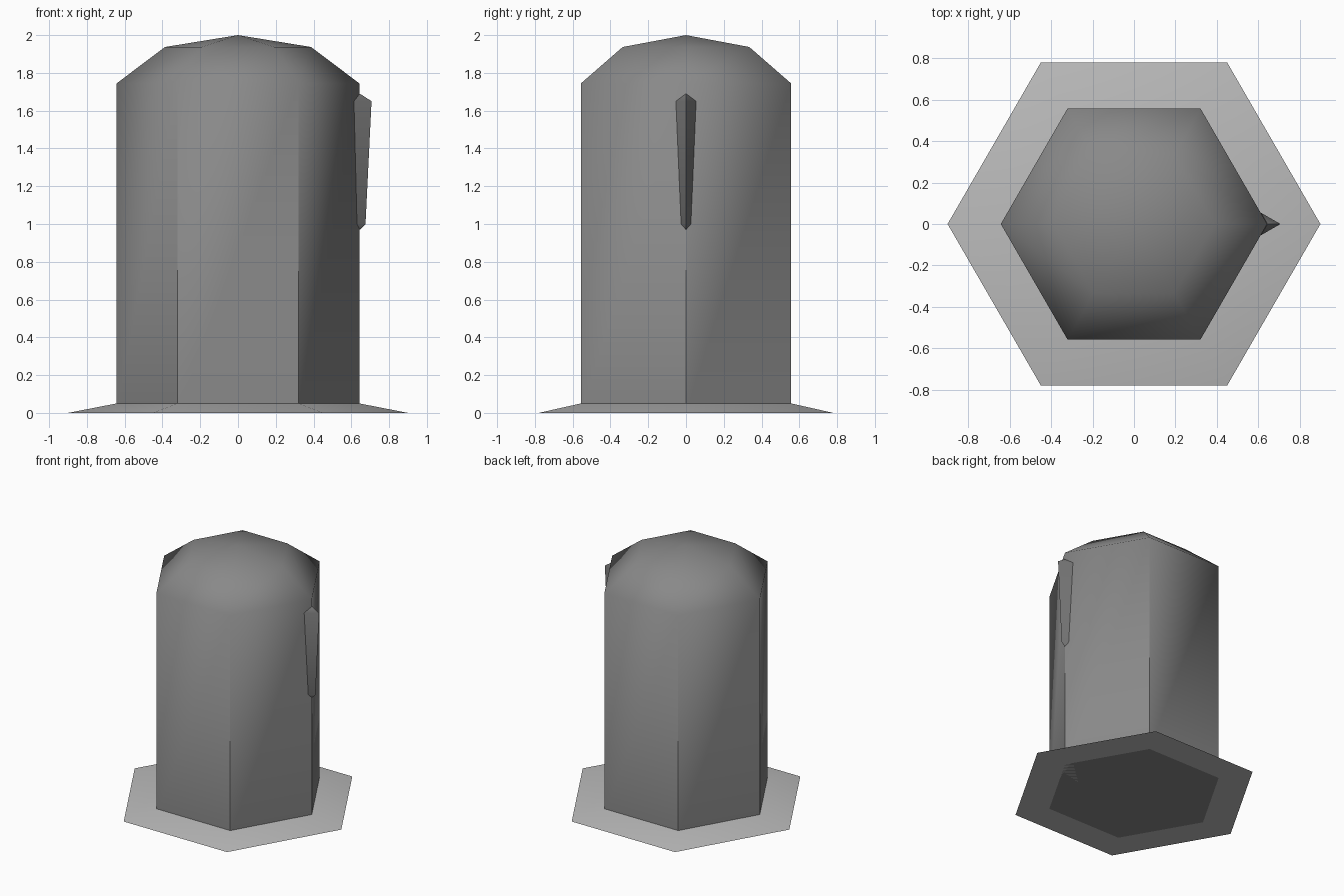
import bpy, bmesh, math

if "Cube" in bpy.data.objects:
    bpy.data.objects.remove(bpy.data.objects["Cube"])


def grey(name, value):
    mat = bpy.data.materials.new(name)
    mat.diffuse_color = (value, value, value, 1)
    mat.use_nodes = True
    mat.node_tree.nodes["Principled BSDF"].inputs["Base Color"].default_value = mat.diffuse_color
    return mat


def lathe(name, sides, profile, mat, x=0.0):
    """Revolve (radius, z) points, listed bottom to top; radius 0 makes a tip."""
    bm = bmesh.new()
    rings = []
    for r, z in profile:
        if r == 0:
            rings.append([bm.verts.new((x, 0, z))] * sides)
        else:
            rings.append([bm.verts.new((x + r * math.cos(a), r * math.sin(a), z))
                          for a in (2 * math.pi * i / sides for i in range(sides))])
    for low, high in zip(rings, rings[1:]):
        for i in range(sides):
            j = (i + 1) % sides
            corners = [low[i], low[j], high[j], high[i]]
            bm.faces.new(list(dict.fromkeys(corners)))
    # Close open ends
    if profile[0][0]:
        bm.faces.new(rings[0][::-1])
    if profile[-1][0]:
        bm.faces.new(rings[-1])
    bmesh.ops.recalc_face_normals(bm, faces=bm.faces)
    mesh = bpy.data.meshes.new(name)
    bm.to_mesh(mesh)
    bm.free()
    mesh.materials.append(mat)
    obj = bpy.data.objects.new(name, mesh)
    bpy.context.collection.objects.link(obj)
    bpy.ops.object.select_all(action='DESELECT')
    obj.select_set(True)
    bpy.context.view_layer.objects.active = obj
    bpy.ops.object.shade_smooth_by_angle(angle=math.radians(55))
    return obj


# Six-sided pillar with a domed top
dark = grey("dark_grey", 0.25)
lathe("domed_body", 6, [(0.643, 0), (0.643, 1.744), (0.387, 1.937), (0, 2.0)], dark)

# Sloped foot around the bottom
lathe("base_flange", 6, [(0.9, 0), (0.643, 0.05)], grey("light_grey", 0.5))

# Slim three-sided spike on the right corner
lathe("side_spike", 3, [(0, 0.97), (0.03, 1.0), (0.062, 1.65), (0, 1.69)],
      grey("spike_grey", 0.18), x=0.645)
